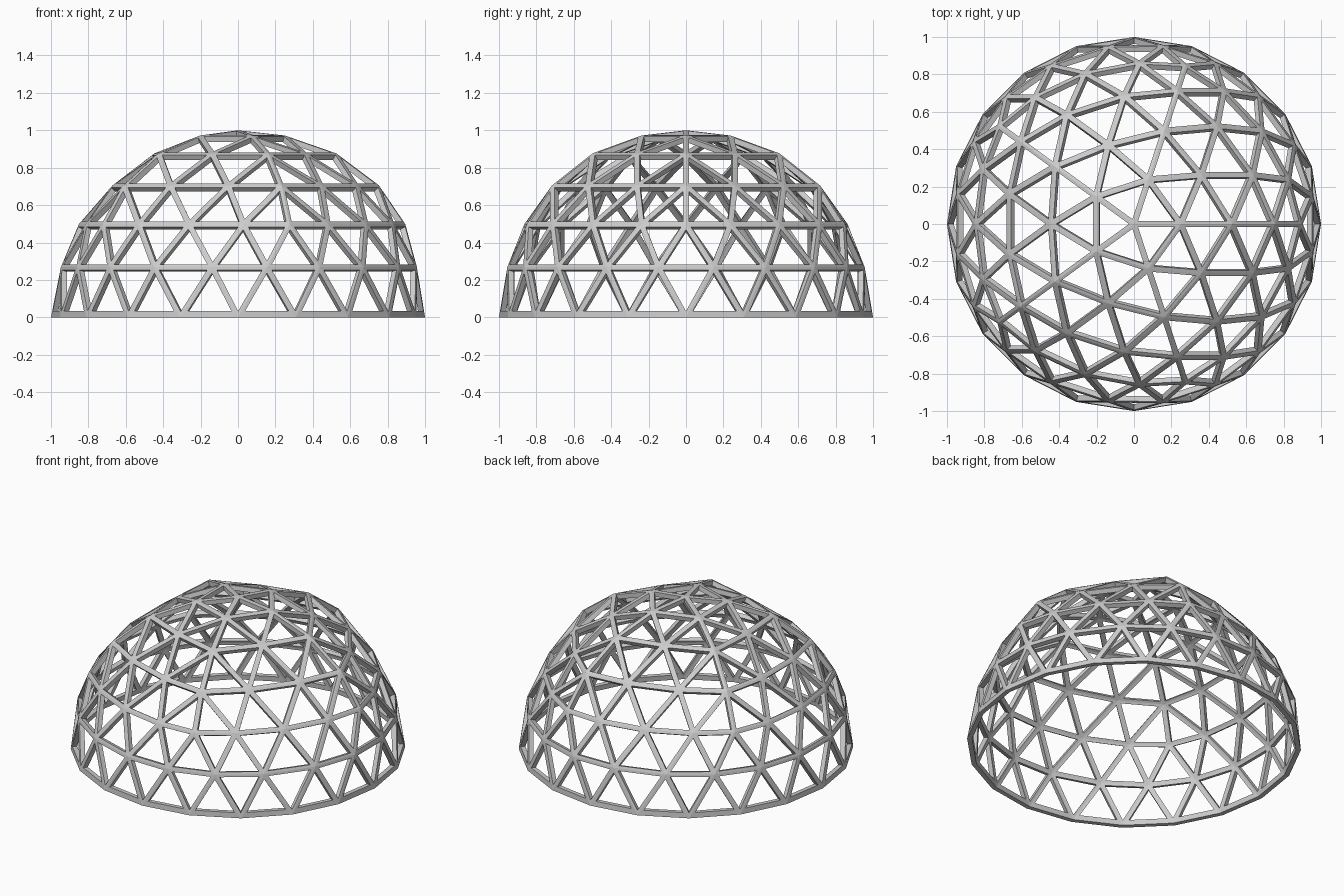
import bpy, bmesh, math
from mathutils import Vector

if "Cube" in bpy.data.objects:
    bpy.data.objects.remove(bpy.data.objects["Cube"])

HALF_W = 0.016    # half strut width
BASE_W = 0.034    # height of the base ring
DEPTH = 0.03      # radial strut depth


def ico(angle, z):
    a, r = math.radians(angle), 2 / math.sqrt(5)
    return Vector((r * math.cos(a), r * math.sin(a), z))


# Corner points of the underlying icosahedron
H = 1 / math.sqrt(5)
top = Vector((0, 0, 1))
upper = [ico(72 * s, H) for s in range(6)]
lower = [ico(72 * s + 36, -H) for s in range(6)]

# Rings of nodes: four in the cap, then two in the side band
rings = [[top]]
for i in range(1, 5):
    rings.append([(top * (4 - i) + upper[s] * (i - k) + upper[s + 1] * k).normalized()
                  for s in range(5) for k in range(i)])
for m in (1, 2):
    ring = []
    for s in range(5):
        left = upper[s].lerp(lower[s], m / 4)
        right = upper[s + 1].lerp(lower[s], m / 4)
        nxt = upper[s + 1].lerp(lower[s + 1], m / 4)
        ring += [left.lerp(right, k / (4 - m)).normalized() for k in range(5 - m)]
        ring += [right.lerp(nxt, k / m).normalized() for k in range(1, m)]
    rings.append(ring)

# Level each ring to a single height
for i, ring in enumerate(rings):
    z = sum(p.z for p in ring) / len(ring) + (0.004 if 0 < i < 6 else 0)
    for p in ring:
        p.z = z


def node(i, j):
    return (i, j % len(rings[i]))


# Triangles between neighbouring rings
tris = []
for i in range(4):
    for s in range(5):
        for k in range(i + 1):
            a = s * (i + 1) + k
            tris.append((node(i, s * i + k), node(i + 1, a), node(i + 1, a + 1)))
            if k < i:
                tris.append((node(i, s * i + k), node(i + 1, a + 1), node(i, s * i + k + 1)))
for j in range(20):
    tris.append((node(4, j), node(5, j), node(4, j + 1)))
    tris.append((node(5, j), node(5, j + 1), node(4, j + 1)))
    tris.append((node(5, j), node(6, j - 1), node(6, j)))
    tris.append((node(5, j), node(6, j), node(5, j + 1)))

# Strut lattice: each triangle becomes an open frame with depth
bm = bmesh.new()


def pair(p):
    return bm.verts.new(p), bm.verts.new(p * (1 - DEPTH))


hub = {(i, j): pair(p) for i, ring in enumerate(rings) for j, p in enumerate(ring)}


def edge_inset(a, b):
    return BASE_W if a[0] == 6 and b[0] == 6 else HALF_W


for t in tris:
    corners = []
    for n in range(3):
        a, b, c = t[n], t[(n + 1) % 3], t[(n + 2) % 3]
        pa, pb, pc = (rings[q[0]][q[1]] for q in (a, b, c))
        area2 = (pb - pa).cross(pc - pa).length
        u = edge_inset(a, c) * (pc - pa).length / area2
        v = edge_inset(a, b) * (pb - pa).length / area2
        corners.append(pair(pa + (pb - pa) * u + (pc - pa) * v))
    for n in range(3):
        a, b = t[n], t[(n + 1) % 3]
        (ao, ai), (bo, bi) = hub[a], hub[b]
        (co, ci), (do, di) = corners[n], corners[(n + 1) % 3]
        bm.faces.new((ao, bo, do, co))
        bm.faces.new((bi, ai, ci, di))
        bm.faces.new((co, do, di, ci))
        if a[0] == 6 and b[0] == 6:
            bm.faces.new((bo, ao, ai, bi))   # underside of the base ring

bmesh.ops.recalc_face_normals(bm, faces=bm.faces[:])
mesh = bpy.data.meshes.new("dome_lattice")
bm.to_mesh(mesh)
bm.free()
bpy.context.collection.objects.link(bpy.data.objects.new("dome_lattice", mesh))
